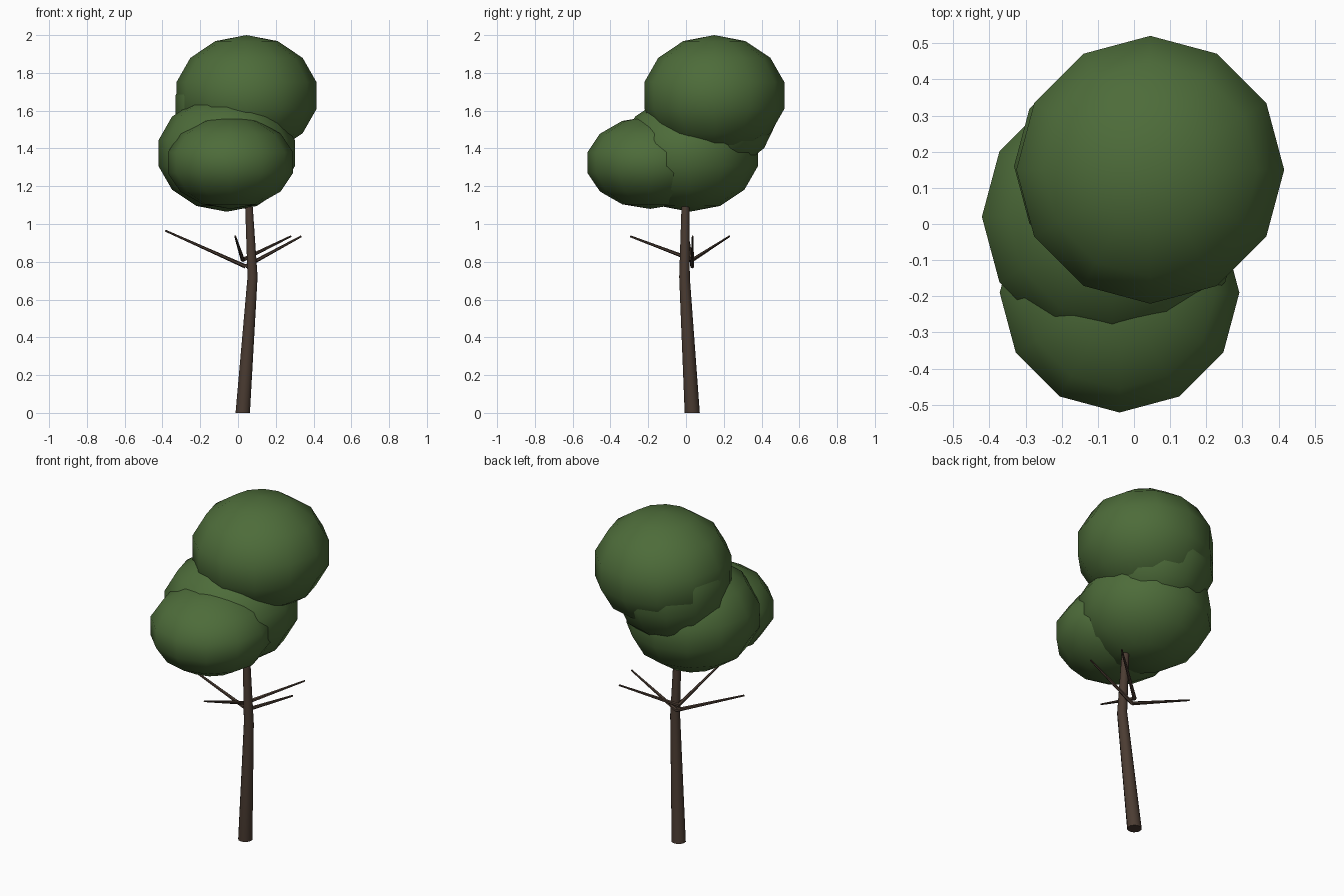
import bpy
import bmesh
from mathutils import Vector

cube = bpy.data.objects.get("Cube")
if cube:
    bpy.data.objects.remove(cube)


def material(name, colour):
    mat = bpy.data.materials.new(name)
    mat.use_nodes = True
    mat.diffuse_color = colour
    bsdf = next(n for n in mat.node_tree.nodes if n.type == "BSDF_PRINCIPLED")
    bsdf.inputs["Base Color"].default_value = colour
    bsdf.inputs["Roughness"].default_value = 0.9
    return mat


leaf = material("leaf green", (0.075, 0.15, 0.042, 1))
bark = material("bark brown", (0.07, 0.045, 0.032, 1))


def finish(name, bm, mat):
    bmesh.ops.recalc_face_normals(bm, faces=bm.faces)
    mesh = bpy.data.meshes.new(name)
    bm.to_mesh(mesh)
    bm.free()
    mesh.materials.append(mat)
    obj = bpy.data.objects.new(name, mesh)
    bpy.context.collection.objects.link(obj)
    bpy.ops.object.select_all(action="DESELECT")
    obj.select_set(True)
    bpy.context.view_layer.objects.active = obj
    bpy.ops.object.shade_smooth_by_angle(angle=0.9)
    return obj


def foliage(name, centre, width, height, tilt=(0, 0, 0)):
    """Flattened low-poly ball of leaves."""
    bm = bmesh.new()
    bmesh.ops.create_uvsphere(bm, u_segments=12, v_segments=7, radius=1)
    obj = finish(name, bm, leaf)
    obj.location = centre
    obj.scale = (width, width, height)
    obj.rotation_euler = tilt


def limb(name, points, radii, sides=8, level=False):
    """Tapered tube through the points, with level or square-cut rings."""
    bm = bmesh.new()
    points = [Vector(p) for p in points]
    axis = Vector((0, 0, 1)) if level else points[-1] - points[0]
    turn = axis.to_track_quat("Z", "Y").to_matrix().to_4x4()
    rings = []
    for point, radius in zip(points, radii):
        ring = bmesh.ops.create_circle(bm, segments=sides, radius=radius)["verts"]
        bmesh.ops.transform(bm, matrix=turn, verts=ring)
        bmesh.ops.translate(bm, vec=point, verts=ring)
        rings.append(ring)
    for low, high in zip(rings, rings[1:]):
        for i in range(sides):
            j = (i + 1) % sides
            bm.faces.new((low[i], low[j], high[j], high[i]))
    bm.faces.new(rings[0])
    bm.faces.new(rings[-1])
    finish(name, bm, bark)


# Bent trunk running up into the crown
limb("trunk", [(0.025, 0.033, 0), (0.077, -0.008, 0.72), (0.055, -0.002, 1.15), (0.045, 0, 1.35)],
     [0.04, 0.028, 0.02, 0.015], sides=10, level=True)

# Bare side branches
fork = (0.04, 0.033, 0.775)
upper_fork = (0.025, 0.035, 0.81)
for name, start, tip in (
    ("right_branch", fork, (-0.385, 0.005, 0.965)),
    ("left_branch", fork, (0.335, 0.035, 0.935)),
    ("back_branch", upper_fork, (0.28, 0.23, 0.935)),
    ("front_branch", upper_fork, (-0.015, -0.295, 0.935)),
):
    limb(name, [start, tip], [0.011, 0.005], sides=6)

# Crown of overlapping leaf balls
foliage("top_foliage", (0.045, 0.15, 1.68), 0.38, 0.32)
foliage("back_foliage", (-0.015, 0.16, 1.605), 0.325, 0.325)
foliage("middle_foliage", (-0.06, 0.02, 1.375), 0.37, 0.31)
foliage("front_foliage", (-0.04, -0.19, 1.325), 0.34, 0.245)
